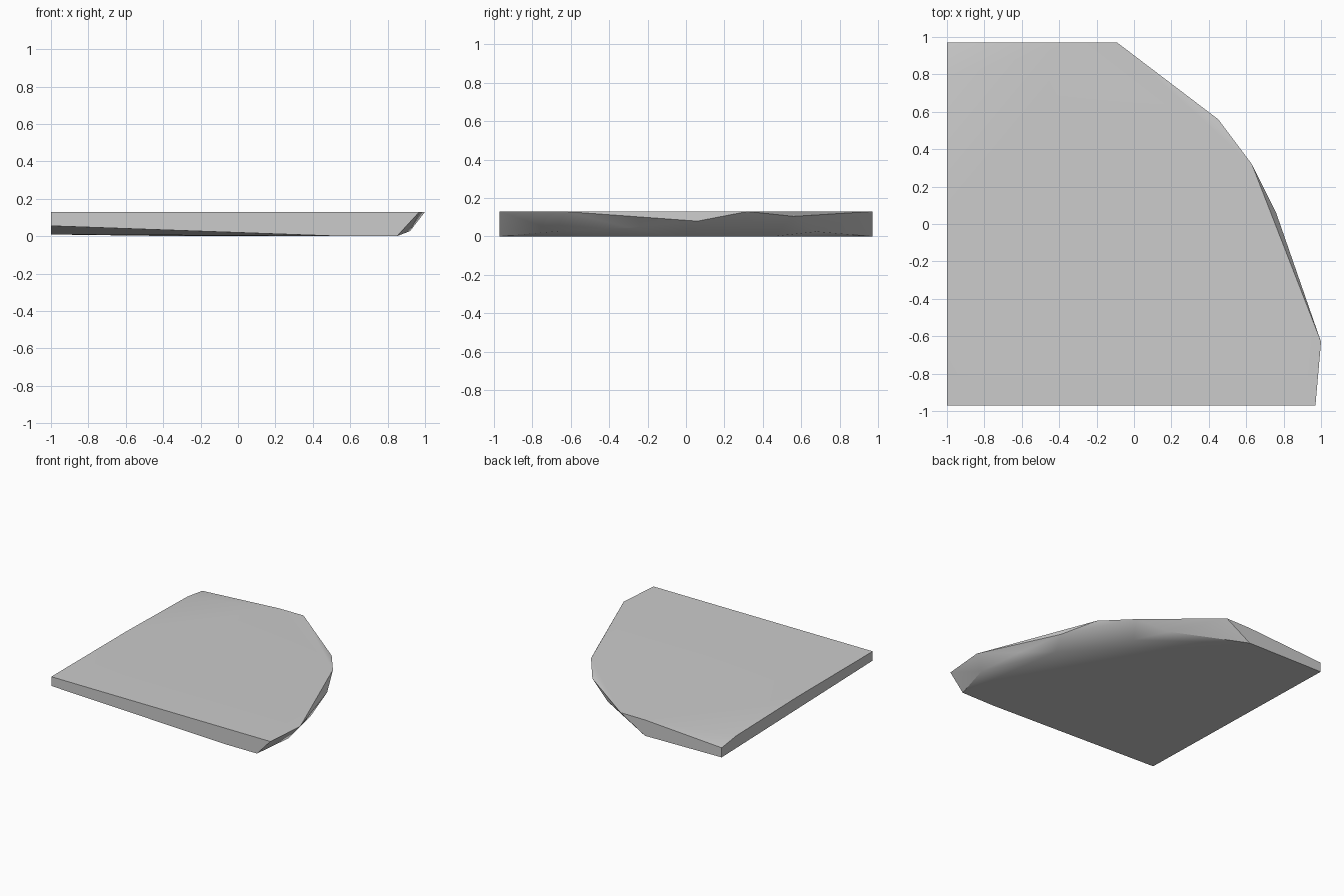
import bpy
import bmesh
import math

cube = bpy.data.objects.get("Cube")
if cube:
    bpy.data.objects.remove(cube, do_unlink=True)

# One plain stone grey
stone = bpy.data.materials.new("stone_grey")
stone.use_nodes = True
GREY = (0.6, 0.6, 0.6, 1)
stone.diffuse_color = GREY
stone.node_tree.nodes["Principled BSDF"].inputs["Base Color"].default_value = GREY

# Upper rim, with the back left corner worn down
top_rim = [(-1, -0.97, 0.13), (0.97, -0.97, 0.13), (1, -0.63, 0.13),
           (0.63, 0.32, 0.13), (-0.09, 0.97, 0.13), (-0.31, 0.97, 0.129),
           (-1, 0.97, 0.087), (-1, 0.78, 0.113), (-1, 0, 0.13)]

# Chipped points along the curved side
chips = [(0.92, -0.67, 0.027), (0.86, -0.3, 0.047), (0.76, 0.06, 0.08),
         (0.45, 0.56, 0.105), (0.23, 0.68, 0.025)]

# Underside rim, tilted up towards the front left
base_rim = [(-1, -0.97, 0.055), (0.55, -0.97, 0), (0.85, -0.97, 0),
            (0.71, -0.06, 0), (0.38, 0.45, 0), (-0.31, 0.97, 0),
            (-1, 0.97, 0.009)]

# Wrap the slab around its rims
bm = bmesh.new()
for point in top_rim + chips + base_rim:
    bm.verts.new(point)
bmesh.ops.convex_hull(bm, input=bm.verts)
bmesh.ops.dissolve_limit(bm, angle_limit=math.radians(0.5),
                         verts=bm.verts, edges=bm.edges)
bmesh.ops.recalc_face_normals(bm, faces=bm.faces)

mesh = bpy.data.meshes.new("stone_slab")
bm.to_mesh(mesh)
bm.free()
mesh.materials.append(stone)
slab = bpy.data.objects.new("stone_slab", mesh)
bpy.context.collection.objects.link(slab)

# Soft shading over the shallow facets, crisp rims
bpy.context.view_layer.objects.active = slab
slab.select_set(True)
bpy.ops.object.shade_smooth_by_angle(angle=math.radians(30))
